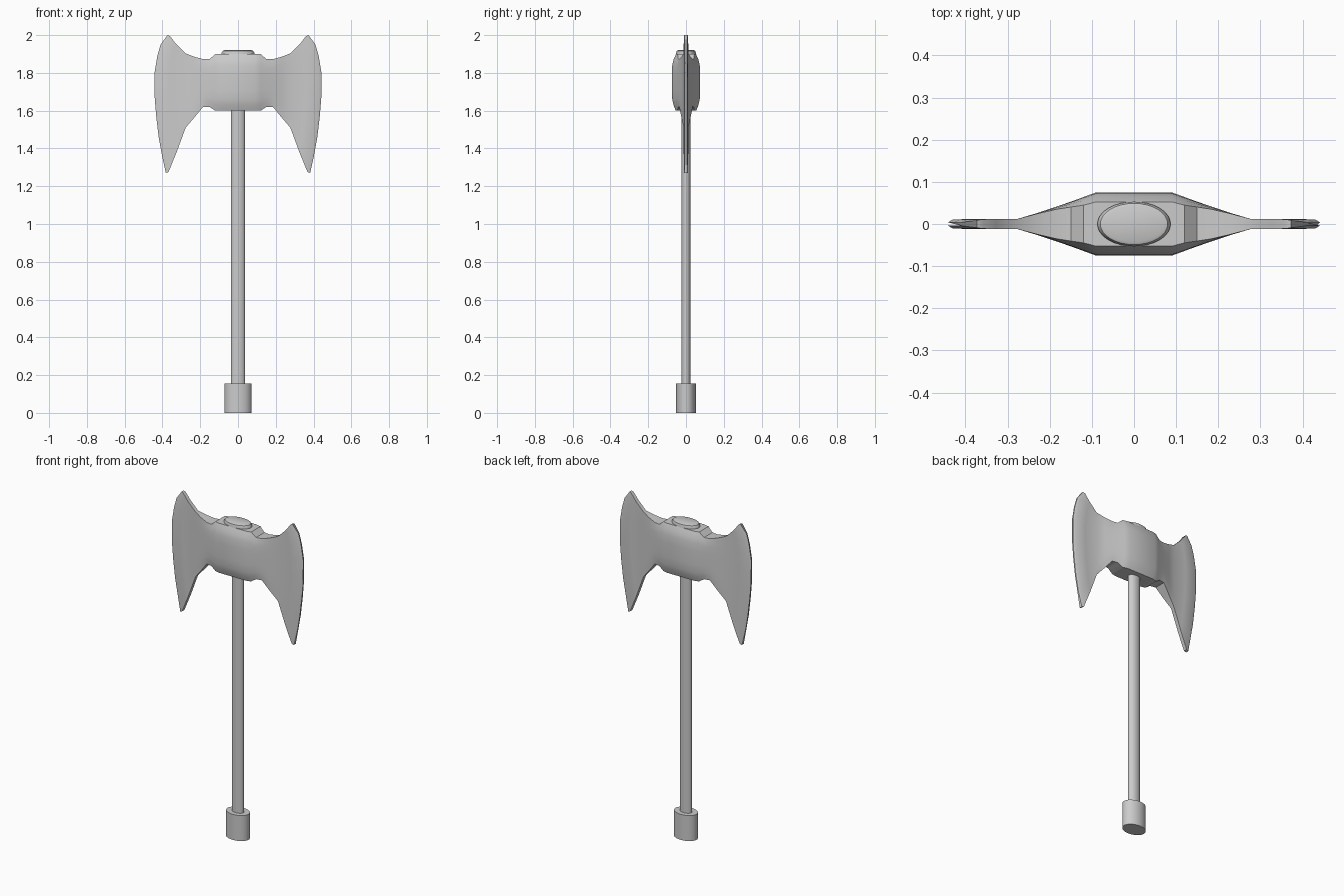
import bpy, bmesh, math

if "Cube" in bpy.data.objects:
    bpy.data.objects.remove(bpy.data.objects["Cube"])


def finish(name, bm, angle):
    bmesh.ops.recalc_face_normals(bm, faces=bm.faces)
    me = bpy.data.meshes.new(name)
    bm.to_mesh(me)
    bm.free()
    ob = bpy.data.objects.new(name, me)
    bpy.context.collection.objects.link(ob)
    bpy.ops.object.select_all(action='DESELECT')
    ob.select_set(True)
    bpy.context.view_layer.objects.active = ob
    bpy.ops.object.shade_smooth_by_angle(angle=math.radians(angle))
    return ob


def loft(name, rings, cap_start=True, angle=35):
    """Skin a list of equal-length closed rings and cap the ends."""
    bm = bmesh.new()
    vr = [[bm.verts.new(p) for p in r] for r in rings]
    n = len(vr[0])
    for a, b in zip(vr, vr[1:]):
        for i in range(n):
            j = (i + 1) % n
            bm.faces.new((a[i], a[j], b[j], b[i]))
    if cap_start:
        bm.faces.new(vr[0])
    bm.faces.new(vr[-1])
    return finish(name, bm, angle)


def oval(name, profile, n=32):
    """Stack of ellipses: (x radius, y radius, z)."""
    loft(name, [[(rx * math.cos(2 * math.pi * i / n), ry * math.sin(2 * math.pi * i / n), z)
                 for i in range(n)] for rx, ry, z in profile])


# Handle, pommel and cap on top of the head
oval("handle", [(0.038, 0.025, 0.1), (0.038, 0.025, 1.7)])
oval("pommel", [(0.072, 0.052, 0.0), (0.072, 0.052, 0.155)])
oval("top_cap", [(0.087, 0.053, 1.88), (0.087, 0.053, 1.905), (0.08, 0.049, 1.917), (0.07, 0.043, 1.92)])

# Head half: cross-sections marching from the centre out to the cutting edge
T = [0, 0.1, 0.2, 0.36, 0.5, 0.64, 0.8, 0.9, 1]
ROUND = [0.72, 0.88, 0.97, 1, 1, 1, 0.97, 0.88, 0.7]


def ring(pts, ys):
    front = [(x, -y, z) for (x, z), y in zip(pts, ys)]
    back = [(x, y, z) for (x, z), y in zip(pts, ys)]
    return front + back[::-1]


rings = []
# x, bottom, top, half thickness, amount of corner rounding
for x, z0, z1, y, k in [(0, 1.60, 1.90, 0.075, 1), (0.09, 1.60, 1.90, 0.075, 1),
                        (0.12, 1.60, 1.90, 0.064, 1), (0.15, 1.62, 1.873, 0.053, 0.8),
                        (0.185, 1.62, 1.873, 0.041, 0.5), (0.23, 1.565, 1.885, 0.026, 0.2),
                        (0.277, 1.51, 1.903, 0.012, 0)]:
    rings.append(ring([(x, z0 + (z1 - z0) * t) for t in T],
                      [y * (1 - k * (1 - f)) for f in ROUND]))

# Curved blade: inner column, shoulder of the bevel, cutting edge
inner = [(0.325, 1.38), (0.335, 1.44), (0.345, 1.51), (0.355, 1.61), (0.36, 1.7),
         (0.36, 1.79), (0.352, 1.87), (0.343, 1.92), (0.328, 1.953)]
edge = [(0.382, 1.27), (0.402, 1.36), (0.42, 1.46), (0.433, 1.57), (0.441, 1.67),
        (0.442, 1.80), (0.427, 1.89), (0.41, 1.95), (0.373, 2.0)]
shoulder = [(x - 0.013, z) for x, z in edge]
shoulder[0] = (0.368, 1.275)
shoulder[-1] = (0.36, 1.995)
rings.append(ring(inner, [0.012] * 9))
rings.append(ring(shoulder, [0.011] * 9))
rings.append(ring(edge, [0.009] + [0.004] * 7 + [0.009]))

head = loft("axe_head", rings, cap_start=False)
mirror = head.modifiers.new("Mirror", 'MIRROR')
mirror.use_clip = True
